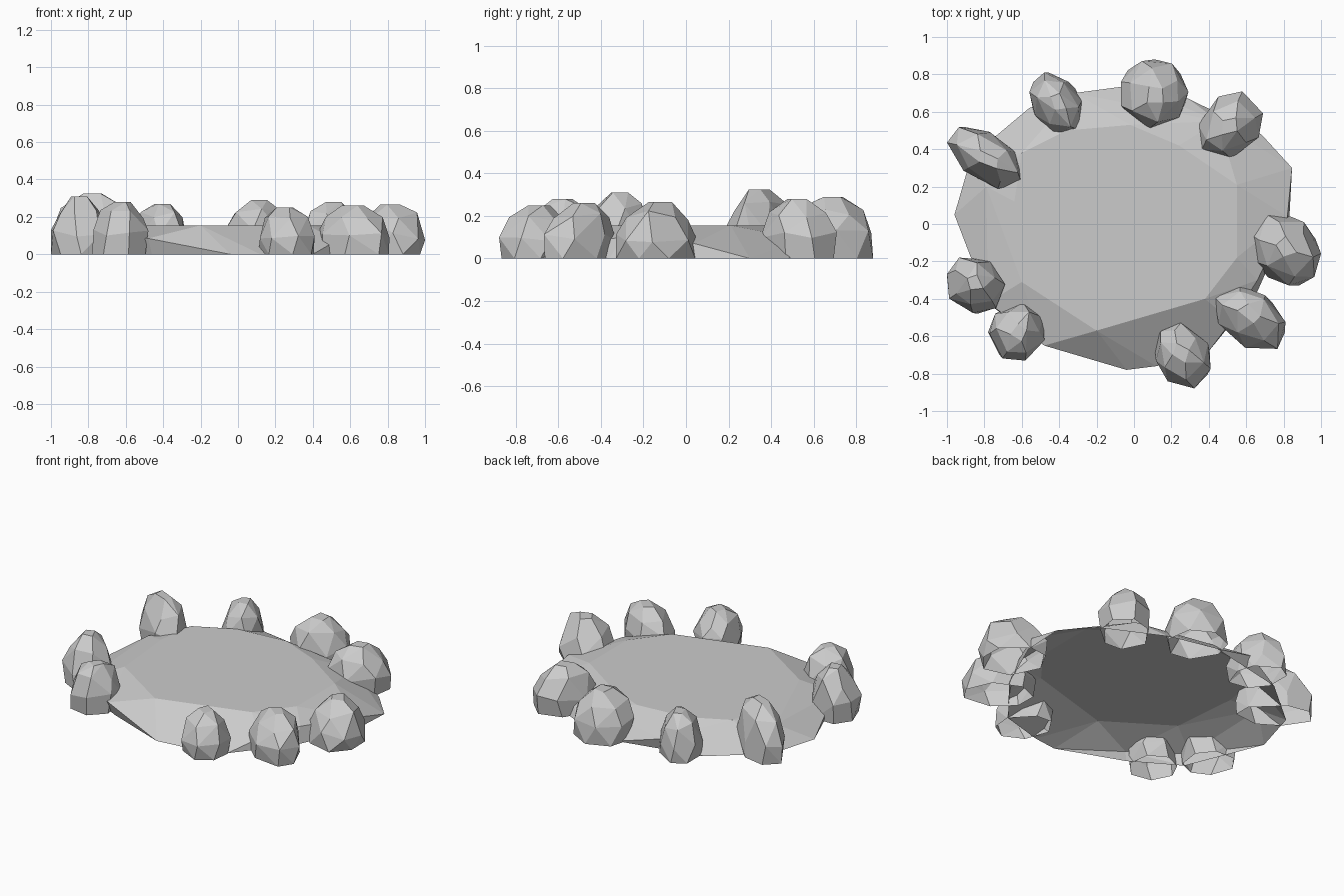
import bpy, bmesh, math, random
from mathutils import Vector

if "Cube" in bpy.data.objects:
    bpy.data.objects.remove(bpy.data.objects["Cube"], do_unlink=True)

stone = bpy.data.materials.new("grey stone")
stone.use_nodes = True
stone.diffuse_color = (0.6, 0.6, 0.6, 1)
stone.node_tree.nodes["Principled BSDF"].inputs["Base Color"].default_value = (0.6, 0.6, 0.6, 1)


def open_hull(name, points, merge_angle):
    """Faceted convex shell around the points, open where it meets the ground."""
    bm = bmesh.new()
    for p in points:
        bm.verts.new(p)
    out = bmesh.ops.convex_hull(bm, input=bm.verts[:])
    loose = {v for v in out["geom_interior"] + out["geom_unused"]
             if isinstance(v, bmesh.types.BMVert)}
    bmesh.ops.delete(bm, geom=list(loose), context="VERTS")
    bmesh.ops.recalc_face_normals(bm, faces=bm.faces[:])
    ground = [f for f in bm.faces if all(v.co.z < 0.001 for v in f.verts)]
    bmesh.ops.delete(bm, geom=ground, context="FACES")
    bmesh.ops.dissolve_limit(bm, angle_limit=math.radians(merge_angle),
                             verts=bm.verts[:], edges=bm.edges[:])
    mesh = bpy.data.meshes.new(name)
    bm.to_mesh(mesh)
    bm.free()
    mesh.materials.append(stone)
    obj = bpy.data.objects.new(name, mesh)
    bpy.context.collection.objects.link(obj)
    return obj


def rock(name, x0, x1, y0, y1, height, peak, skew, seed):
    """Boulder of jittered rings, leaned to its peak and fitted to its footprint."""
    rng = random.Random(seed)
    rings = [(7, 0.96, 0), (7, 1.0, 0.38), (6, 0.76, 0.76), (4, 0.3, 1)]
    pts = []
    for sides, radius, z in rings:
        turn = rng.uniform(0, math.tau)
        for i in range(sides):
            a = turn + math.tau * (i + rng.uniform(-0.15, 0.15)) / sides
            dz = rng.uniform(-0.09, 0.09) if 0 < z < 1 else 0
            r = radius * rng.uniform(0.95, 1.04)
            y = r * math.sin(a)
            pts.append(Vector((r * math.cos(a) + skew * y, y, (z + dz) * height)))
    # Fit the plan outline exactly, then lean the upper part
    for axis, lo, hi in ((0, x0, x1), (1, y0, y1)):
        a = min(p[axis] for p in pts)
        b = max(p[axis] for p in pts)
        lean = peak[axis] - (lo + hi) / 2
        for p in pts:
            p[axis] = lo + (p[axis] - a) / (b - a) * (hi - lo)
            p[axis] += lean * (p.z / height) ** 3
    open_hull(name, pts, 9)


# Low slab: ground outline, raised rim corners and flat top
ground = [(-0.96, 0.05), (-0.87, 0.36), (-0.56, 0.62), (-0.02, 0.74), (0.29, 0.67),
          (0.68, 0.48), (0.845, 0.3), (0.83, 0.02), (0.66, -0.36), (0.4, -0.68),
          (0.12, -0.76), (-0.04, -0.78), (-0.46, -0.62), (-0.76, -0.44)]
rim = [(-0.48, -0.65, 0.085), (-0.32, 0.7, 0.08), (0.82, 0.04, 0.07),
       (-0.79, 0.2, 0.11), (0.66, -0.3, 0.1), (0.52, -0.52, 0.07),
       (-0.78, -0.42, 0.08), (0.45, 0.55, 0.09)]
top = [(-0.64, 0.12), (-0.6, 0.38), (-0.36, 0.5), (-0.02, 0.53), (0.24, 0.42),
       (0.55, 0.21), (0.55, -0.18), (0.38, -0.4), (-0.2, -0.57), (-0.6, -0.31)]
open_hull("slab", [(x, y, 0) for x, y in ground] + rim
          + [(x, y, 0.155) for x, y in top], 2)

# Ring of boulders: footprint, height, peak position, skew, seed
rock("rock_back_right", -1.0, -0.6, 0.19, 0.52, 0.325, (-0.79, 0.34), -0.6, 1)
rock("rock_back_inner", -0.56, -0.28, 0.47, 0.81, 0.27, (-0.41, 0.65), -0.3, 2)
rock("rock_back", -0.07, 0.29, 0.51, 0.88, 0.29, (0.12, 0.68), 0, 3)
rock("rock_back_left", 0.34, 0.69, 0.35, 0.71, 0.28, (0.51, 0.52), 0.2, 4)
rock("rock_left", 0.63, 1.0, -0.33, 0.05, 0.265, (0.82, -0.12), -0.2, 5)
rock("rock_front_left", 0.43, 0.81, -0.67, -0.33, 0.26, (0.61, -0.47), -0.4, 6)
rock("rock_front", 0.11, 0.41, -0.88, -0.53, 0.25, (0.25, -0.69), -0.2, 7)
rock("rock_front_right", -0.78, -0.48, -0.73, -0.42, 0.28, (-0.62, -0.58), 0, 8)
rock("rock_right", -1.0, -0.69, -0.48, -0.18, 0.31, (-0.84, -0.32), -0.1, 9)
